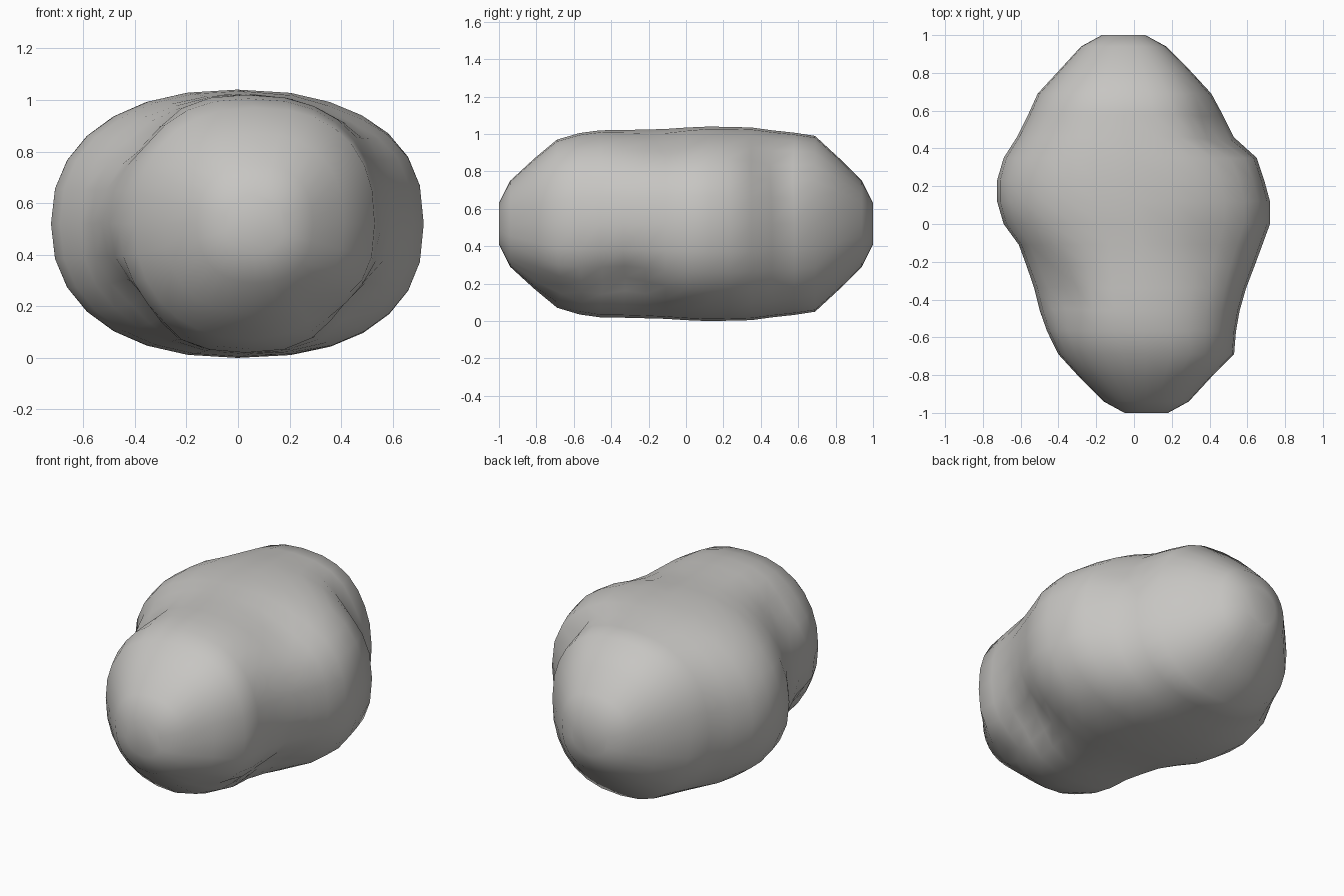
import bpy, bmesh, math
from mathutils import Vector

if "Cube" in bpy.data.objects:
    bpy.data.objects.remove(bpy.data.objects["Cube"])

SIDES = 28
MID = 0.52
# Stations along the boulder: y, left x, right x, half height
STATIONS = [
    (-1.00, -0.05, 0.18, 0.11), (-0.94, -0.16, 0.29, 0.23),
    (-0.81, -0.29, 0.41, 0.35), (-0.69, -0.40, 0.53, 0.45),
    (-0.57, -0.46, 0.54, 0.485), (-0.46, -0.50, 0.56, 0.50),
    (-0.34, -0.53, 0.595, 0.502), (-0.22, -0.57, 0.64, 0.505),
    (-0.11, -0.61, 0.68, 0.508), (0.00, -0.69, 0.72, 0.515),
    (0.12, -0.725, 0.72, 0.52), (0.23, -0.725, 0.69, 0.518),
    (0.35, -0.69, 0.65, 0.515), (0.46, -0.62, 0.53, 0.50),
    (0.58, -0.56, 0.47, 0.487), (0.69, -0.51, 0.41, 0.47),
    (0.82, -0.39, 0.29, 0.35), (0.94, -0.28, 0.17, 0.23),
    (1.00, -0.17, 0.06, 0.11),
]
# Hollows between the lobes: centre, radius, depth
DENTS = [
    ((0.48, -0.33, 0.17), 0.18, 0.09),
    ((-0.43, -0.36, 0.19), 0.17, 0.08),
    ((-0.42, -0.38, 0.88), 0.17, 0.06),
    ((0.40, -0.15, 0.93), 0.20, 0.04),
    ((0.42, 0.47, 0.80), 0.16, 0.05),
    ((0.36, -0.69, 0.14), 0.16, 0.06),
]


def power(v, n):
    return math.copysign(abs(v) ** (2 / n), v)


# Boulder: rounded cross-sections joined along y
bm = bmesh.new()
rings = []
for y, left, right, half in STATIONS:
    cx, hw = (left + right) / 2, (right - left) / 2
    ring = []
    for i in range(SIDES):
        a = 2 * math.pi * i / SIDES
        n = 2.4 if math.cos(a) > 0 else 2.25
        p = Vector((cx + hw * power(math.cos(a), n), y,
                    MID + half * power(math.sin(a), n)))
        core = Vector((cx, y * 0.7, MID))
        for centre, radius, depth in DENTS:
            d = (p - Vector(centre)).length / radius
            p += (core - p).normalized() * depth * math.exp(-d * d)
        ring.append(bm.verts.new(p))
    rings.append(ring)
for a, b in zip(rings, rings[1:]):
    for i in range(SIDES):
        j = (i + 1) % SIDES
        bm.faces.new((a[i], a[j], b[j], b[i]))
bm.faces.new(rings[0])
bm.faces.new(rings[-1])
bmesh.ops.recalc_face_normals(bm, faces=bm.faces)
for f in bm.faces:
    f.smooth = True

mesh = bpy.data.meshes.new("boulder")
bm.to_mesh(mesh)
bm.free()
stone = bpy.data.materials.new("stone grey")
stone.diffuse_color = (0.57, 0.56, 0.54, 1)
stone.use_nodes = True
stone.node_tree.nodes["Principled BSDF"].inputs["Base Color"].default_value = stone.diffuse_color
mesh.materials.append(stone)
bpy.context.collection.objects.link(bpy.data.objects.new("boulder", mesh))
